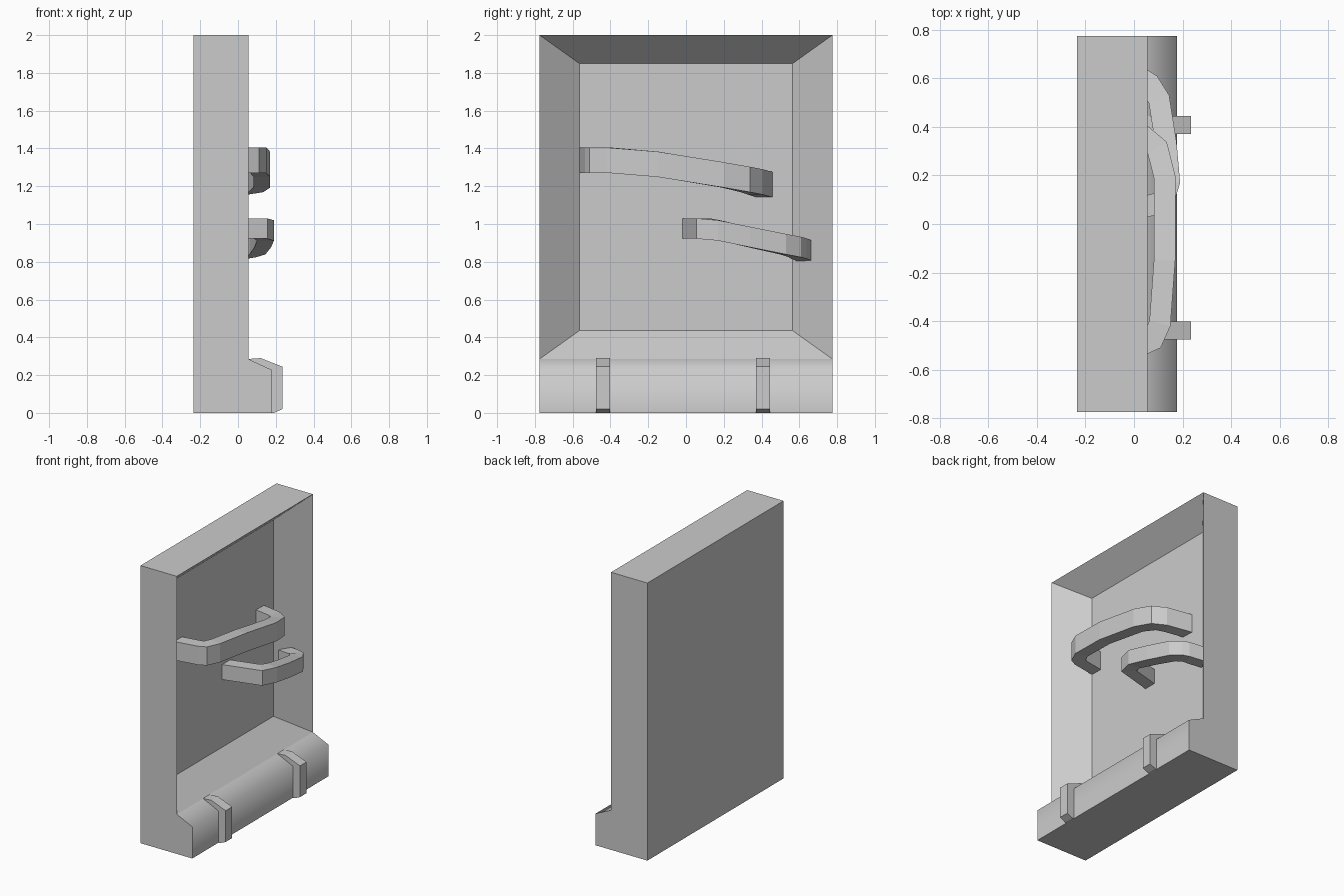
import bpy, bmesh
from mathutils import Vector

if "Cube" in bpy.data.objects:
    bpy.data.objects.remove(bpy.data.objects["Cube"])


def finish(name, bm):
    bmesh.ops.recalc_face_normals(bm, faces=bm.faces)
    mesh = bpy.data.meshes.new(name)
    bm.to_mesh(mesh)
    bm.free()
    obj = bpy.data.objects.new(name, mesh)
    bpy.context.collection.objects.link(obj)
    return obj


def prism(bm, profile, y0, y1):
    """Extrude an (x, z) profile from y0 to y1."""
    a = [bm.verts.new((x, y0, z)) for x, z in profile]
    b = [bm.verts.new((x, y1, z)) for x, z in profile]
    bm.faces.new(a)
    bm.faces.new(b[::-1])
    n = len(profile)
    return [bm.faces.new((a[i], b[i], b[(i + 1) % n], a[(i + 1) % n]))
            for i in range(n)]


def arm(name, outer, width, height):
    """Sweep a rectangle along the outer top edge, offset inwards with mitres."""
    bm = bmesh.new()
    pts = [Vector(p) for p in outer]
    dirs = [(b - a).xy.normalized() for a, b in zip(pts, pts[1:])]
    norms = [Vector((-d.y, d.x)) for d in dirs]
    rings = []
    for i, p in enumerate(pts):
        n0, n1 = norms[max(i - 1, 0)], norms[min(i, len(norms) - 1)]
        m = (n0 + n1).normalized()
        q = p.xy + m * width / m.dot(n1)
        rings.append([bm.verts.new(c) for c in (
            (p.x, p.y, p.z), (q.x, q.y, p.z),
            (q.x, q.y, p.z - height), (p.x, p.y, p.z - height))])
    for r, s in zip(rings, rings[1:]):
        for k in range(4):
            j = (k + 1) % 4
            bm.faces.new((r[k], r[j], s[j], s[k]))
    bm.faces.new(rings[0])
    bm.faces.new(rings[-1][::-1])
    return finish(name, bm)


# Panel with projecting bottom lip and a tapered recess
bm = bmesh.new()
sides = prism(bm, [(-.235, 0), (.178, 0), (.178, .228), (.055, .285),
                   (.055, 2), (-.235, 2)], -.775, .775)
front = bmesh.ops.extrude_discrete_faces(bm, faces=[sides[3]])["faces"][0]
for v in front.verts:
    v.co = (-.113, .565 if v.co.y > 0 else -.565, 1.85 if v.co.z > 1 else .435)
bmesh.ops.recalc_face_normals(bm, faces=bm.faces)
# Only the lip front is softly shaded
lip = [sides[1], sides[2]]
for e in bm.edges:
    e.smooth = all(f in lip for f in e.link_faces)
for f in lip:
    f.smooth = True
finish("panel", bm)

# Straps over the lip
for name, y in (("strap_left", -.439), ("strap_right", .407)):
    bm = bmesh.new()
    prism(bm, [(.05, 0), (.05, .285), (.12, .29), (.235, .245),
               (.235, .02), (.19, 0)], y - .037, y + .037)
    finish(name, bm)

# Curved arms reaching out of the recess
arm("upper_arm", [(-.12, -.565, 1.405), (.055, -.535, 1.405), (.11, -.51, 1.405),
                  (.15, -.42, 1.405), (.17, -.15, 1.383), (.17, .2, 1.327),
                  (.135, .338, 1.303), (.055, .405, 1.29), (-.12, .46, 1.275)],
    .088, .134)
arm("lower_arm", [(-.12, -.02, 1.03), (.155, .055, 1.03), (.19, .17, 1.02),
                  (.175, .34, .985), (.145, .53, .947), (.095, .61, .932),
                  (.055, .635, .925), (-.06, .67, .912)],
    .088, .108)
